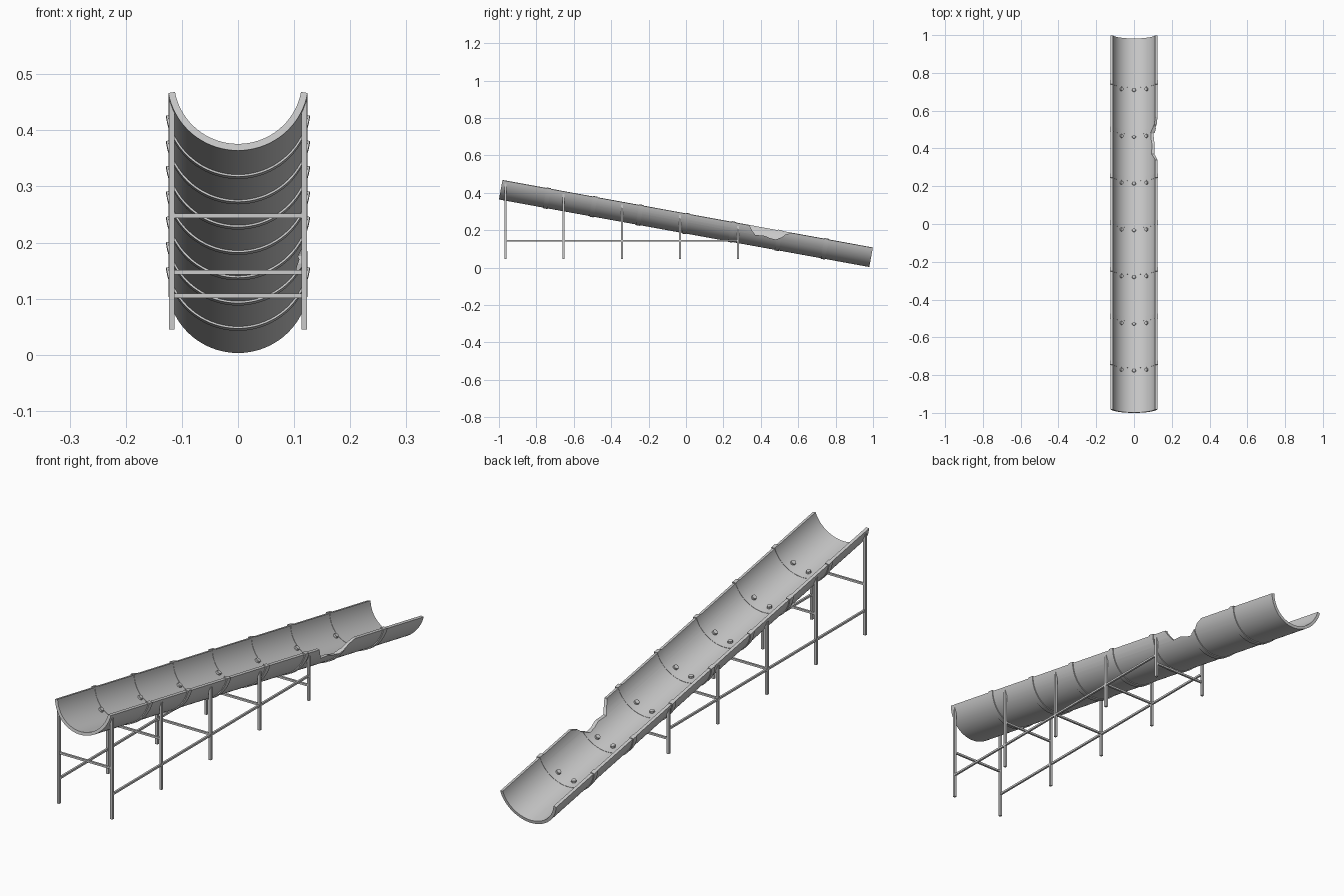
import bpy, bmesh, math
from mathutils import Matrix, Vector

if "Cube" in bpy.data.objects:
    bpy.data.objects.remove(bpy.data.objects["Cube"])

TILT = math.radians(10.33)
LENGTH, R_OUT, R_IN, HALF_ARC = 2.0126, 0.126, 0.114, math.radians(80)
FRAME = Matrix.Translation((0, 0.0126, 0.3075)) @ Matrix.Rotation(-TILT, 4, 'X')


def make(name, bm, smooth=False):
    bmesh.ops.recalc_face_normals(bm, faces=bm.faces)
    me = bpy.data.meshes.new(name)
    bm.to_mesh(me)
    bm.free()
    ob = bpy.data.objects.new(name, me)
    bpy.context.collection.objects.link(ob)
    if smooth:
        bpy.ops.object.select_all(action='DESELECT')
        ob.select_set(True)
        bpy.context.view_layer.objects.active = ob
        bpy.ops.object.shade_smooth_by_angle(angle=math.radians(30))
    return ob


def gutter(name, r_in, r_out, half, y0, y1, n=36):
    """Closed half-pipe shell along the tilted axis."""
    bm = bmesh.new()
    rows = []
    for i in range(n + 1):
        a = -half + 2 * half * i / n
        rows.append([bm.verts.new(FRAME @ Vector((r * math.sin(a), y, -r * math.cos(a))))
                     for r, y in ((r_in, y0), (r_out, y0), (r_out, y1), (r_in, y1))])
    for p, q in zip(rows, rows[1:]):
        for k in range(4):
            j = (k + 1) % 4
            bm.faces.new((p[k], p[j], q[j], q[k]))
    bm.faces.new(rows[0])
    bm.faces.new(rows[-1][::-1])
    return make(name, bm, True)


def box(bm, lo, hi):
    c = [(a + b) / 2 for a, b in zip(lo, hi)]
    s = [b - a for a, b in zip(lo, hi)]
    bmesh.ops.create_cube(bm, size=1, matrix=Matrix.Translation(c) @ Matrix.Diagonal((*s, 1)))


# Trough and the bands over its joints
trough = gutter("trough", R_IN, R_OUT, HALF_ARC, -LENGTH / 2, LENGTH / 2)
joints = [(k - 4) * LENGTH / 8 for k in range(1, 8)]
bands = [gutter(f"joint_band_{i + 1}", 0.1128, 0.1295, math.radians(81.5), s - 0.012, s + 0.012)
         for i, s in enumerate(joints)]

# Broken notch in the right rim
outline = [(0.335, 0.30), (0.34, 0.222), (0.355, 0.195), (0.37, 0.175), (0.42, 0.170),
           (0.45, 0.157), (0.48, 0.150), (0.515, 0.163), (0.53, 0.176), (0.575, 0.188), (0.58, 0.30)]
bm = bmesh.new()
face = bm.faces.new([bm.verts.new((0.04, y, z)) for y, z in outline])
ext = bmesh.ops.extrude_face_region(bm, geom=[face])
bmesh.ops.translate(bm, vec=(0.16, 0, 0), verts=[v for v in ext["geom"] if isinstance(v, bmesh.types.BMVert)])
cutter = make("notch_cutter", bm)
cutter.hide_render = True
for ob in (trough, bands[5]):
    mod = ob.modifiers.new("notch", 'BOOLEAN')
    mod.operation, mod.solver, mod.object = 'DIFFERENCE', 'EXACT', cutter
    bpy.context.view_layer.objects.active = ob
    bpy.ops.object.modifier_apply(modifier=mod.name)
bpy.data.objects.remove(cutter)

# Bolt heads inside the trough, just uphill of each joint
bm = bmesh.new()
for s in joints:
    for deg in (-36, 0, 36):
        m = (FRAME @ Matrix.Translation((0, s - 0.026, 0)) @ Matrix.Rotation(math.radians(-deg), 4, 'Y')
             @ Matrix.Translation((0, 0, -R_IN + 0.002)))
        bmesh.ops.create_cone(bm, cap_ends=True, segments=10, radius1=0.011, radius2=0.009,
                              depth=0.012, matrix=m)
make("bolts", bm, True)

# Trestle: legs in pairs, a cross bar per pair, a long rail per side
leg_ys = [-0.965 + 0.311 * i for i in range(5)]
bar_zs = [0.248, 0.248, 0.147, 0.147, 0.105]
legs, bars, rails = bmesh.new(), bmesh.new(), bmesh.new()
for y, zb in zip(leg_ys, bar_zs):
    rim = 0.465 - (y + 0.98) * math.tan(TILT)
    for x in (-0.118, 0.118):
        box(legs, (x - 0.005, y - 0.005, 0.045), (x + 0.005, y + 0.005, rim - 0.012))
    box(bars, (-0.118, y - 0.004, zb - 0.004), (0.118, y + 0.004, zb + 0.004))
for x in (-0.118, 0.118):
    box(rails, (x - 0.004, leg_ys[0], 0.140), (x + 0.004, leg_ys[-1], 0.148))
make("legs", legs)
make("cross_bars", bars)
make("side_rails", rails)
